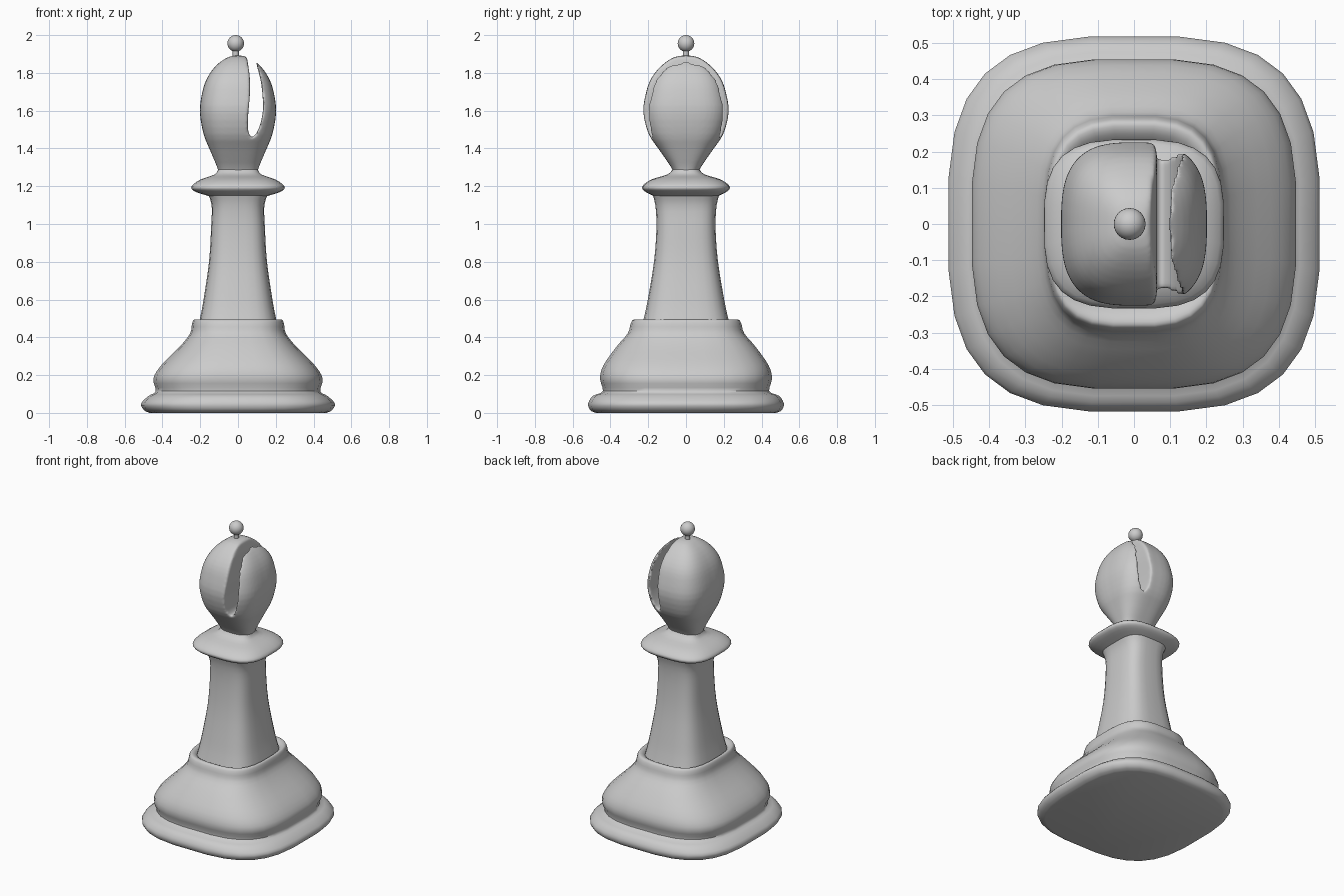
import bpy, bmesh, math
from mathutils import Vector

if "Cube" in bpy.data.objects:
    bpy.data.objects.remove(bpy.data.objects["Cube"])

grey = bpy.data.materials.new("light_grey")
grey.use_nodes = True
grey.diffuse_color = (0.6, 0.6, 0.6, 1)
grey.node_tree.nodes["Principled BSDF"].inputs["Base Color"].default_value = (0.6, 0.6, 0.6, 1)


def spline(points, steps):
    """Smooth curve through all the points."""
    p = [Vector(q) for q in points]
    p = [p[0]] + p + [p[-1]]
    out = []
    for a, b, c, d in zip(p, p[1:], p[2:], p[3:]):
        for i in range(steps):
            t = i / steps
            out.append(0.5 * (2 * b + (c - a) * t + (2 * a - 5 * b + 4 * c - d) * t ** 2
                              + (3 * b - a - 3 * c + d) * t ** 3))
    return out + [p[-1]]


def finish(name, bm):
    bmesh.ops.recalc_face_normals(bm, faces=bm.faces)
    mesh = bpy.data.meshes.new(name)
    bm.to_mesh(mesh)
    bm.free()
    mesh.materials.append(grey)
    obj = bpy.data.objects.new(name, mesh)
    bpy.context.collection.objects.link(obj)
    return obj


def select(obj):
    bpy.ops.object.select_all(action="DESELECT")
    obj.select_set(True)
    bpy.context.view_layer.objects.active = obj


def smooth(obj, degrees=50):
    select(obj)
    bpy.ops.object.shade_smooth_by_angle(angle=math.radians(degrees))


def loft(name, profile, sides, power=3.1, steps=3):
    """Rounded-square rings; profile rows are (half width, half depth, height)."""
    bm = bmesh.new()
    rings = []
    for hx, hy, z in spline(profile, steps):
        ring = []
        for i in range(sides):
            a = 2 * math.pi * (i + 0.5) / sides
            c, s = math.cos(a), math.sin(a)
            x = hx * math.copysign(abs(c) ** (2 / power), c)
            y = hy * math.copysign(abs(s) ** (2 / power), s)
            ring.append(bm.verts.new((x, y, z)))
        rings.append(ring)
    for low, high in zip(rings, rings[1:]):
        for i in range(sides):
            j = (i + 1) % sides
            bm.faces.new((low[i], low[j], high[j], high[i]))
    bm.faces.new(rings[0][::-1])
    bm.faces.new(rings[-1])
    return finish(name, bm)


# Wide foot and bell, ending in a lip around the stem
base = loft("base", [
    (0.47, 0.48, 0), (0.50, 0.51, 0.015), (0.515, 0.52, 0.05), (0.475, 0.495, 0.09),
    (0.437, 0.442, 0.115), (0.45, 0.457, 0.18), (0.41, 0.44, 0.25), (0.31, 0.37, 0.35),
    (0.255, 0.31, 0.42), (0.245, 0.295, 0.47), (0.235, 0.28, 0.493),
    (0.215, 0.25, 0.485), (0.195, 0.215, 0.45)], 28)
smooth(base)

# Tapered stem
stem = loft("stem", [
    (0.215, 0.24, 0.44), (0.20, 0.222, 0.51), (0.183, 0.203, 0.6), (0.154, 0.17, 0.8),
    (0.143, 0.157, 0.98), (0.14, 0.163, 1.1), (0.165, 0.182, 1.17)], 28, 3.4)
smooth(stem)

# Collar under the head
collar = loft("collar", [
    (0.13, 0.15, 1.14), (0.17, 0.18, 1.152), (0.235, 0.222, 1.175), (0.247, 0.232, 1.2),
    (0.20, 0.185, 1.235), (0.125, 0.10, 1.262), (0.105, 0.07, 1.29)], 28)
smooth(collar, 60)

# Egg-shaped head
head = loft("head", [
    (0.11, 0.075, 1.25), (0.105, 0.07, 1.285), (0.148, 0.14, 1.39), (0.182, 0.197, 1.475),
    (0.202, 0.226, 1.59), (0.191, 0.213, 1.69), (0.165, 0.185, 1.77), (0.117, 0.13, 1.838),
    (0.055, 0.065, 1.882), (0.004, 0.004, 1.893)], 48, 2.9)

# Curved slot cut through the head from front to back
outline = spline([
    (0.035, 0, 1.95), (0.049, 0, 1.87), (0.062, 0, 1.78), (0.063, 0, 1.69), (0.054, 0, 1.58),
    (0.053, 0, 1.5), (0.072, 0, 1.46), (0.103, 0, 1.49), (0.128, 0, 1.57), (0.132, 0, 1.65),
    (0.12, 0, 1.76), (0.094, 0, 1.86), (0.075, 0, 1.95)], 4)
bm = bmesh.new()
face = bm.faces.new([bm.verts.new(p + Vector((0, -0.4, 0))) for p in outline])
sweep = bmesh.ops.extrude_face_region(bm, geom=[face])
bmesh.ops.translate(bm, vec=(0, 0.8, 0),
                    verts=[v for v in sweep["geom"] if isinstance(v, bmesh.types.BMVert)])
cutter = finish("slot_cutter", bm)
cutter.hide_render = True

cut = head.modifiers.new("slot", "BOOLEAN")
cut.object = cutter
cut.operation = "DIFFERENCE"
cut.solver = "EXACT"
remesh = head.modifiers.new("even_mesh", "REMESH")
remesh.mode = "VOXEL"
remesh.voxel_size = 0.008
soften = head.modifiers.new("soft_rims", "SMOOTH")
soften.factor = 0.5
soften.iterations = 6
select(head)
for name in [m.name for m in head.modifiers]:
    bpy.ops.object.modifier_apply(modifier=name)
bpy.data.objects.remove(cutter)
smooth(head, 80)

# Finial: short neck and ball
bpy.ops.mesh.primitive_cylinder_add(vertices=16, radius=0.016, depth=0.07, location=(-0.012, 0, 1.9))
neck = bpy.context.object
neck.name = "finial_neck"
bpy.ops.mesh.primitive_uv_sphere_add(segments=24, ring_count=16, radius=0.044,
                                     location=(-0.012, 0, 1.956))
ball = bpy.context.object
ball.name = "finial_ball"
for part in (neck, ball):
    part.data.materials.append(grey)
    smooth(part)
